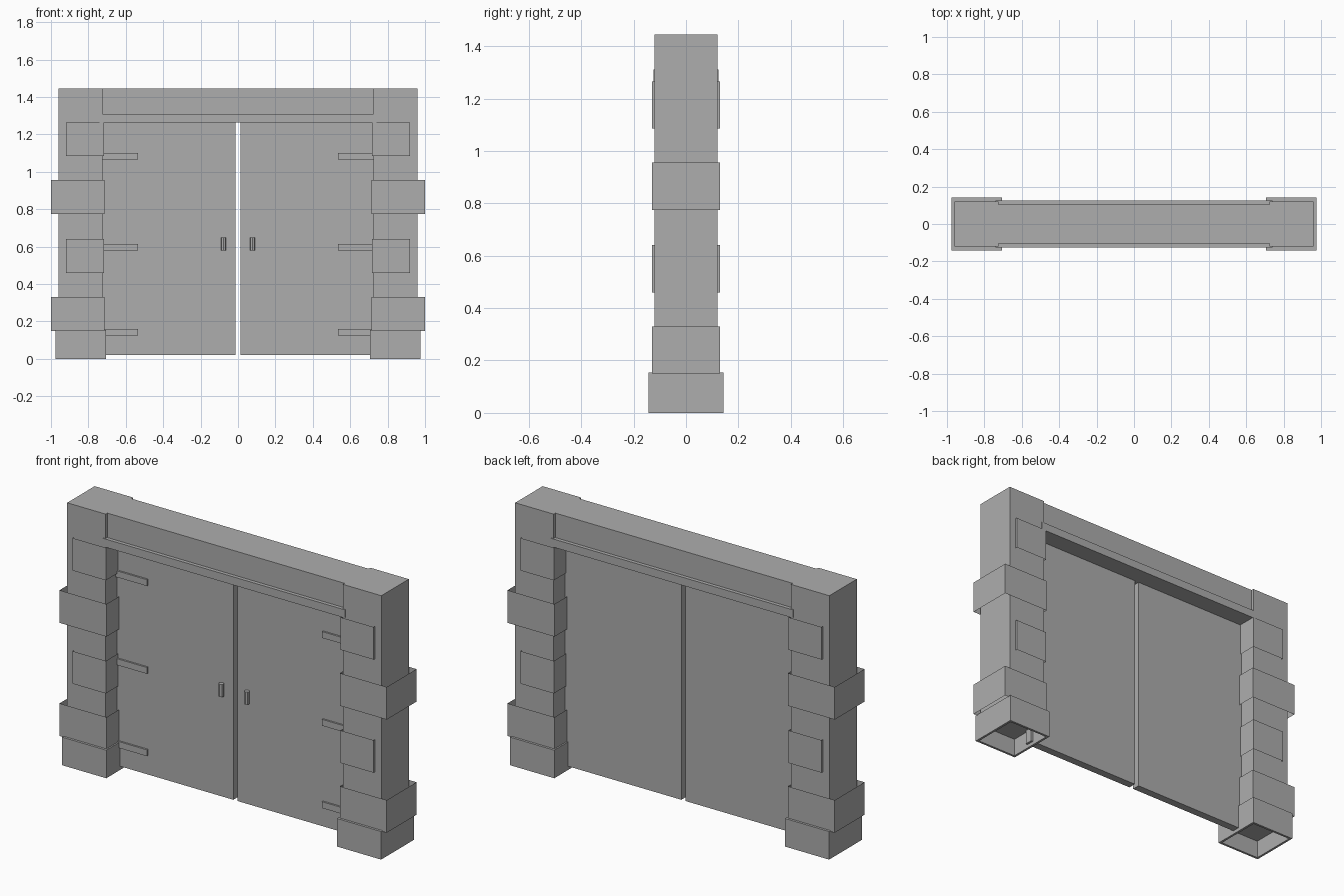
import bpy, bmesh
from mathutils import Vector

if "Cube" in bpy.data.objects:
    bpy.data.objects.remove(bpy.data.objects["Cube"], do_unlink=True)

stone = bpy.data.materials.new("plain_grey")
stone.use_nodes = True
GREY = (0.42, 0.42, 0.42, 1)
stone.diffuse_color = GREY
stone.node_tree.nodes["Principled BSDF"].inputs["Base Color"].default_value = GREY


def finish(name, bm):
    bmesh.ops.recalc_face_normals(bm, faces=bm.faces)
    mesh = bpy.data.meshes.new(name)
    bm.to_mesh(mesh)
    bm.free()
    mesh.materials.append(stone)
    obj = bpy.data.objects.new(name, mesh)
    bpy.context.collection.objects.link(obj)
    return obj


def box_mesh(xs, ys, zs):
    bm = bmesh.new()
    bmesh.ops.create_cube(bm, size=1)
    for v in bm.verts:
        v.co = Vector([(r[0] + r[1]) / 2 + c * abs(r[1] - r[0])
                       for r, c in zip((xs, ys, zs), v.co)])
    return bm


def box(name, xs, ys, zs):
    return finish(name, box_mesh(xs, ys, zs))


def sleeve(name, xs, ys, zs):
    """Four thin walls, open above and below."""
    bm = box_mesh(xs, ys, zs)
    caps = [f for f in bm.faces if abs(f.normal.z) > 0.5]
    bmesh.ops.delete(bm, geom=caps, context="FACES_ONLY")
    return finish(name, bm)


def hollow_base(name, xs, ys, zs):
    """Block with a pocket sunk into its underside."""
    bm = box_mesh(xs, ys, zs)
    bottom = min(bm.faces, key=lambda f: f.calc_center_median().z)
    bmesh.ops.inset_region(bm, faces=[bottom], thickness=0.018)
    for v in bottom.verts:
        v.co.z += 0.0
    ext = bmesh.ops.extrude_discrete_faces(bm, faces=[bottom])
    for v in ext["faces"][0].verts:
        v.co.z += 0.1
    return finish(name, bm)


def both(half):
    return (-half, half)


for side, s in (("left", 1), ("right", -1)):
    def span(a, b):
        return (s * a, s * b)

    # Gate post with its footing
    box(f"{side}_post", span(0.725, 0.96), both(0.12), (0.12, 1.445))
    hollow_base(f"{side}_post_base", span(0.705, 0.975), both(0.143), (0, 0.155))

    # Wide quoins wrap the post, narrow ones sit on its faces
    for i, z in enumerate((0.15, 0.775)):
        sleeve(f"{side}_wide_quoin_{i}", span(0.713, 1.0), both(0.13), (z, z + 0.18))
    for i, z in enumerate((0.46, 1.085)):
        sleeve(f"{side}_narrow_quoin_{i}", span(0.717, 0.92), both(0.13), (z, z + 0.18))

    # Door leaf with strap hinges on the front
    box(f"{side}_door", span(0.013, 0.73), both(0.022), (0.02, 1.27))
    for i, z in enumerate((0.125, 0.58, 1.065)):
        box(f"{side}_hinge_{i}", span(0.535, 0.73), (-0.032, -0.015), (z, z + 0.035))

    # Upright door handle
    bm = bmesh.new()
    bmesh.ops.create_cone(bm, cap_ends=True, segments=8, radius1=0.014,
                          radius2=0.014, depth=0.07)
    bmesh.ops.translate(bm, verts=bm.verts, vec=(s * 0.078, -0.034, 0.615))
    finish(f"{side}_handle", bm)

# Lintel with a projecting lower ledge
box("lintel", both(0.73), both(0.105), (1.28, 1.445))
box("lintel_ledge", both(0.74), both(0.125), (1.265, 1.31))
